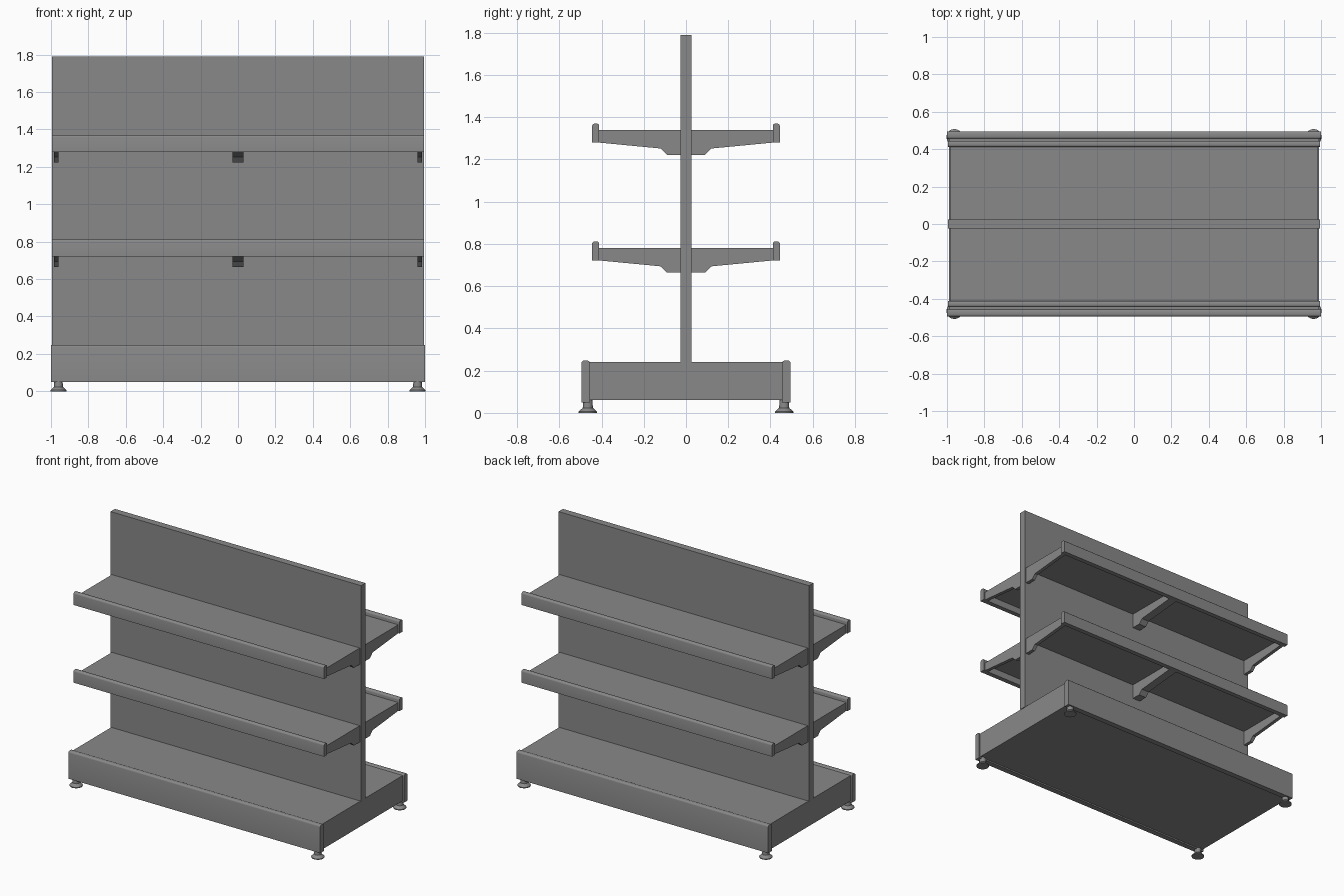
import bpy, bmesh, math

cube = bpy.data.objects.get("Cube")
if cube:
    bpy.data.objects.remove(cube)

grey = bpy.data.materials.new("mid grey")
grey.use_nodes = True
tone = (0.25, 0.25, 0.25, 1)
grey.diffuse_color = tone
grey.node_tree.nodes["Principled BSDF"].inputs["Base Color"].default_value = tone


def finish(name, bm, smooth=None):
    bmesh.ops.recalc_face_normals(bm, faces=bm.faces)
    mesh = bpy.data.meshes.new(name)
    bm.to_mesh(mesh)
    bm.free()
    mesh.materials.append(grey)
    obj = bpy.data.objects.new(name, mesh)
    bpy.context.collection.objects.link(obj)
    if smooth:
        bpy.ops.object.select_all(action="DESELECT")
        obj.select_set(True)
        bpy.context.view_layer.objects.active = obj
        bpy.ops.object.shade_smooth_by_angle(angle=math.radians(smooth))
    return obj


def extrude_x(name, profile, x0, x1, side=1, smooth=None):
    """Sweep a (y, z) outline along x; side = -1 mirrors it to the front."""
    bm = bmesh.new()
    face = bm.faces.new([bm.verts.new((x0, side * y, z)) for y, z in profile])
    geom = bmesh.ops.extrude_face_region(bm, geom=[face])["geom"]
    verts = [g for g in geom if isinstance(g, bmesh.types.BMVert)]
    bmesh.ops.translate(bm, verts=verts, vec=(x1 - x0, 0, 0))
    return finish(name, bm, smooth)


def box(name, x, y0, y1, z0, z1, side=1):
    return extrude_x(name, [(y0, z0), (y1, z0), (y1, z1), (y0, z1)], -x, x, side)


def rail(name, x, y0, y1, z0, z1, side):
    """Edge strip with a softly rounded top and a flat underside."""
    r = 0.012
    pts = [(y0, z0), (y1, z0)]
    for cy, start in ((y1 - r, 0), (y0 + r, 90)):
        for a in (0, 30, 60, 90):
            t = math.radians(start + a)
            pts.append((cy + r * math.cos(t), z1 - r + r * math.sin(t)))
    return extrude_x(name, pts, -x, x, side, 40)


def foot(name, x, y):
    """Levelling foot: flared pad turned around a short stem."""
    bm = bmesh.new()
    outline = [(0.043, 0), (0.043, 0.006), (0.024, 0.024), (0.022, 0.062)]
    rings = []
    for r, z in outline:
        rings.append([bm.verts.new((x + r * math.cos(i * math.tau / 20),
                                    y + r * math.sin(i * math.tau / 20), z))
                      for i in range(20)])
    for low, high in zip(rings, rings[1:]):
        for i in range(20):
            j = (i + 1) % 20
            bm.faces.new((low[i], low[j], high[j], high[i]))
    bm.faces.new(rings[0])
    bm.faces.new(rings[-1])
    return finish(name, bm, 30)


# Base plinth and upright panel
box("base_body", 0.99, -0.465, 0.465, 0.06, 0.242)
box("upright_panel", 0.995, -0.025, 0.025, 0.24, 1.79)

for side, label in ((-1, "front"), (1, "back")):
    rail(f"{label}_base_rail", 1.0, 0.455, 0.495, 0.05, 0.248, side)
    for x, hand in ((-0.96, "right"), (0.96, "left")):
        foot(f"{label}_{hand}_foot", x, side * 0.465)

    # Two shelves with lip and three tapered brackets each
    for top, level in ((0.782, "lower"), (1.34, "upper")):
        tag = f"{label}_{level}"
        box(f"{tag}_shelf", 0.985, 0.025, 0.415, top - 0.012, top, side)
        rail(f"{tag}_shelf_lip", 0.995, 0.411, 0.445, top - 0.06, top + 0.03, side)
        shape = [(0.025, top - 0.006), (0.025, top - 0.118), (0.09, top - 0.118),
                 (0.12, top - 0.088), (0.412, top - 0.06), (0.412, top - 0.006)]
        for x0, x1, place in ((-0.985, -0.96, "right"), (-0.03, 0.03, "middle"),
                              (0.96, 0.985, "left")):
            extrude_x(f"{tag}_{place}_bracket", shape, x0, x1, side)
